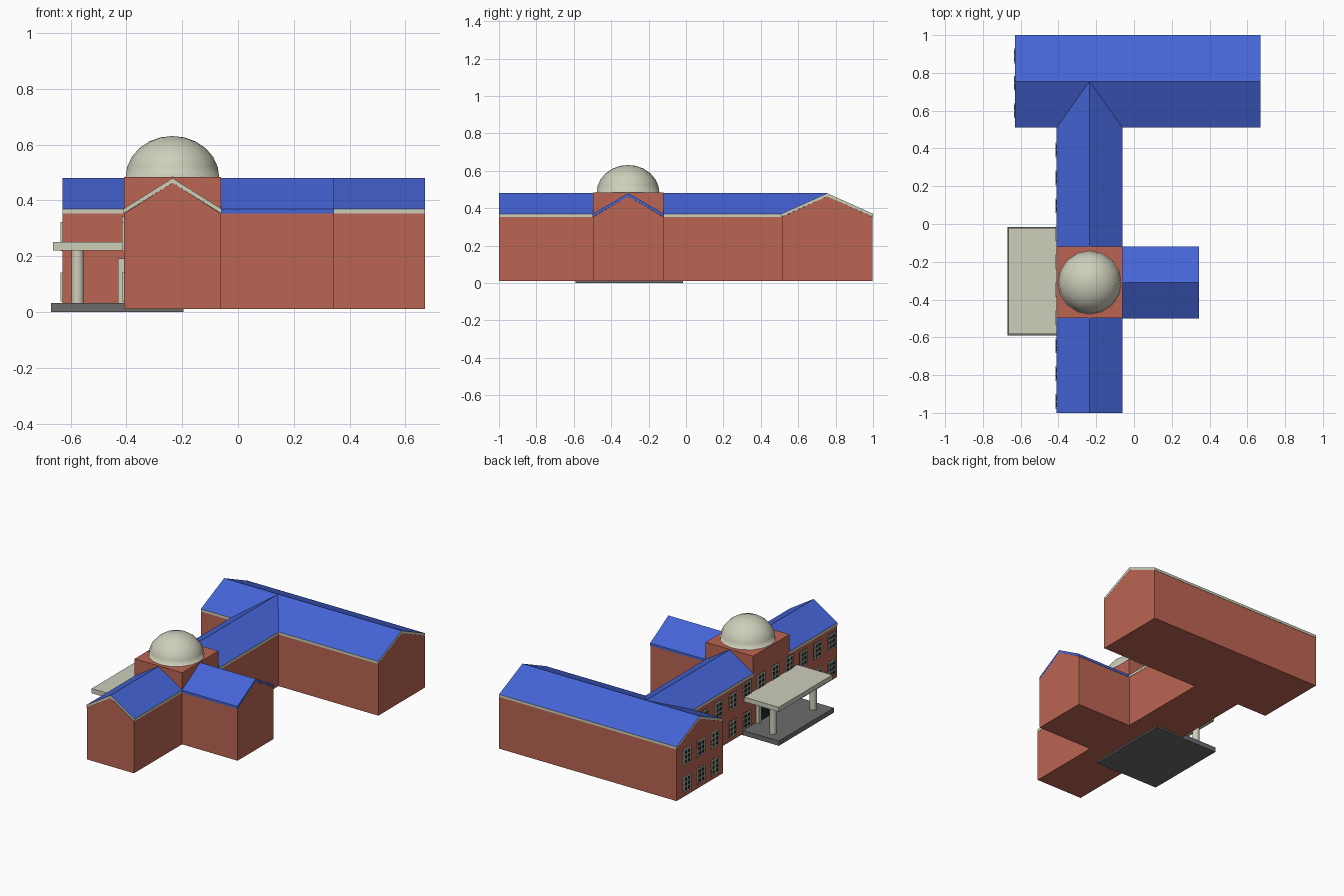
import bpy, bmesh, math
from mathutils import Matrix, Vector

if "Cube" in bpy.data.objects:
    bpy.data.objects.remove(bpy.data.objects["Cube"])


def material(name, rgb):
    m = bpy.data.materials.new(name)
    m.diffuse_color = (*rgb, 1)
    m.use_nodes = True
    m.node_tree.nodes["Principled BSDF"].inputs["Base Color"].default_value = m.diffuse_color
    return m


BRICK = material("brick", (0.50, 0.13, 0.085))
BLUE = material("roof_blue", (0.06, 0.13, 0.68))
CREAM = material("cream", (0.62, 0.62, 0.50))
GREY = material("paving", (0.15, 0.15, 0.155))
DARK = material("glass", (0.015, 0.018, 0.02))

BASE, EAVE, RIDGE, BAND = 0.01, 0.37, 0.48, 0.017


def finish(name, bm, *mats):
    bmesh.ops.recalc_face_normals(bm, faces=bm.faces)
    me = bpy.data.meshes.new(name)
    bm.to_mesh(me)
    bm.free()
    for m in mats:
        me.materials.append(m)
    ob = bpy.data.objects.new(name, me)
    bpy.context.collection.objects.link(ob)
    return ob


def boxes(name, mat, *extents):
    """One object from boxes given as (x0, x1, y0, y1, z0, z1)."""
    bm = bmesh.new()
    for x0, x1, y0, y1, z0, z1 in extents:
        mtx = Matrix.Translation(((x0 + x1) / 2, (y0 + y1) / 2, (z0 + z1) / 2)) \
            @ Matrix.Diagonal((x1 - x0, y1 - y0, z1 - z0, 1))
        bmesh.ops.create_cube(bm, size=1, matrix=mtx)
    return finish(name, bm, mat)


def prism(name, profile, start, end, along_x, *mats):
    """Extrude an (across, z) profile along x or y."""
    bm = bmesh.new()
    place = (lambda a, z: (start, a, z)) if along_x else (lambda a, z: (a, start, z))
    face = bm.faces.new([bm.verts.new(place(a, z)) for a, z in profile])
    new = bmesh.ops.extrude_face_region(bm, geom=[face])["geom"]
    step = Vector((end - start, 0, 0) if along_x else (0, end - start, 0))
    bmesh.ops.translate(bm, vec=step, verts=[v for v in new if isinstance(v, bmesh.types.BMVert)])
    bmesh.ops.recalc_face_normals(bm, faces=bm.faces)
    if len(mats) > 1:  # upward faces get the second material
        for f in bm.faces:
            f.material_index = int(f.normal.z > 0.3)
    return finish(name, bm, *mats)


def wing(name, a0, a1, start, end, along_x, trim):
    """Gabled wing: brick body plus a roof slab with a coloured edge band."""
    mid, low, top = (a0 + a1) / 2, EAVE - BAND, RIDGE - BAND
    prism(name + "_walls", [(a0, BASE), (a1, BASE), (a1, low), (mid, top), (a0, low)],
          start, end, along_x, BRICK)
    e = 0.002
    prism(name + "_roof",
          [(a0 - e, low), (mid, top), (a1 + e, low), (a1 + e, EAVE), (mid, RIDGE), (a0 - e, EAVE)],
          start, end, along_x, trim, BLUE)


# Gabled wings
wing("front_wing", -0.408, -0.062, -1.0, -0.497, False, CREAM)
wing("link_wing", -0.408, -0.062, -0.12, 0.755, False, CREAM)
wing("back_wing", 0.512, 0.998, -0.63, 0.67, True, CREAM)
wing("side_wing", -0.497, -0.12, -0.062, 0.345, True, BLUE)

# Tower block and dome
boxes("tower", BRICK, (-0.409, -0.061, -0.498, -0.119, BASE, 0.484))
bm = bmesh.new()
bmesh.ops.create_uvsphere(bm, u_segments=16, v_segments=12, radius=1)
bmesh.ops.bisect_plane(bm, geom=bm.verts[:] + bm.edges[:] + bm.faces[:], plane_co=(0, 0, 0),
                       plane_no=(0, 0, -1), clear_outer=True)
bmesh.ops.transform(bm, verts=bm.verts, matrix=Matrix.Translation((-0.235, -0.31, 0.482))
                    @ Matrix.Diagonal((0.168, 0.168, 0.149, 1)))
dome = finish("dome", bm, CREAM)
for p in dome.data.polygons:
    p.use_smooth = True

# Entrance porch: paving, canopy and columns
boxes("porch_floor", GREY, (-0.67, -0.195, -0.59, -0.015, 0.0, 0.032))
boxes("porch_canopy", CREAM, (-0.664, -0.405, -0.583, -0.022, 0.22, 0.251))
for i, y in enumerate((-0.51, -0.09)):
    bm = bmesh.new()
    bmesh.ops.create_cone(bm, cap_ends=True, segments=16, radius1=0.022, radius2=0.022, depth=0.192,
                          matrix=Matrix.Translation((-0.575, y, 0.126)))
    col = finish(f"porch_column_{i + 1}", bm, CREAM)
    bpy.context.view_layer.objects.active = col
    col.select_set(True)
    bpy.ops.object.shade_smooth_by_angle(angle=math.radians(40))
    col.select_set(False)

# Double door with frame
boxes("door_frame", CREAM,
      (-0.43, -0.405, -0.46, -0.435, 0.03, 0.192),
      (-0.43, -0.405, -0.175, -0.15, 0.03, 0.192),
      (-0.43, -0.405, -0.46, -0.15, 0.172, 0.192),
      (-0.422, -0.405, -0.31, -0.30, 0.03, 0.18))
boxes("door_leaves", DARK, (-0.415, -0.405, -0.44, -0.17, 0.03, 0.18))

# Two rows of west-facing windows: frame, bars and glass
frames, panes = [], []
W, H, T = 0.039, 0.052, 0.0045


def window(x, y, z):
    panes.append((x - 0.003, x + 0.01, y - W, y + W, z - H, z + H))
    for k in (-1, 0, 1):
        c = y + k * (W - T)
        t = T if k else T * 0.7
        frames.append((x - 0.006, x + 0.01, c - t, c + t, z - H, z + H))
    for k in (-1, -1 / 3, 1 / 3, 1):
        c = z + k * (H - T)
        t = T if abs(k) == 1 else T * 0.7
        frames.append((x - 0.0055, x + 0.01, y - W, y + W, c - t, c + t))


for z in (0.09, 0.27):
    for y in (0.60, 0.745, 0.89):
        window(-0.63, y, z)
    for i in range(10):
        y = -0.94 + 0.148 * i
        if z > 0.2 or abs(y + 0.305) > 0.2:
            window(-0.409, y, z + (0.02 if z > 0.2 and -0.62 < y < 0.02 else 0))
boxes("window_frames", CREAM, *frames)
boxes("window_glass", DARK, *panes)
